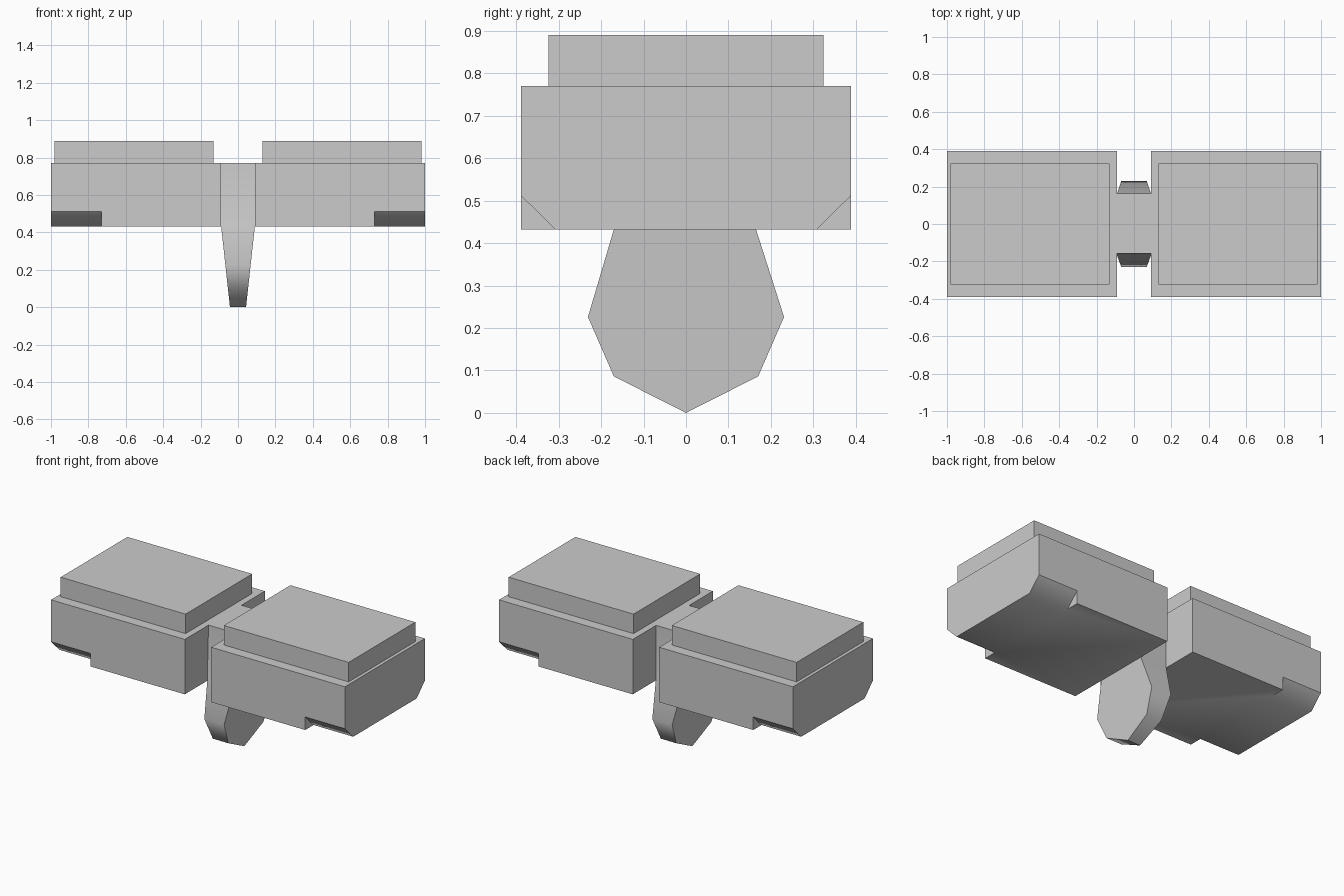
import bpy
import bmesh
import math
from mathutils import Matrix, Vector

cube = bpy.data.objects.get("Cube")
if cube:
    bpy.data.objects.remove(cube, do_unlink=True)

grey = bpy.data.materials.new("plain_grey")
colour = (0.6, 0.6, 0.6, 1)
grey.diffuse_color = colour
grey.use_nodes = True
grey.node_tree.nodes["Principled BSDF"].inputs["Base Color"].default_value = colour


def finish(name, bm):
    bmesh.ops.recalc_face_normals(bm, faces=bm.faces)
    mesh = bpy.data.meshes.new(name)
    bm.to_mesh(mesh)
    bm.free()
    mesh.materials.append(grey)
    obj = bpy.data.objects.new(name, mesh)
    bpy.context.collection.objects.link(obj)
    return obj


def box(name, low, high):
    low, high = Vector(low), Vector(high)
    bm = bmesh.new()
    bmesh.ops.create_cube(bm, size=1, matrix=Matrix.Translation((low + high) / 2)
                          @ Matrix.Diagonal((*(high - low), 1)))
    return finish(name, bm)


def prism(name, outline, x_low, x_high):
    """Extrude a (y, z) outline along x; the x limits are functions of z."""
    bm = bmesh.new()
    ends = [[bm.verts.new((x(z), y, z)) for y, z in outline] for x in (x_low, x_high)]
    a, b = ends
    bm.faces.new(a)
    bm.faces.new(reversed(b))
    for i in range(len(a)):
        bm.faces.new((a[i - 1], a[i], b[i], b[i - 1]))
    return finish(name, bm)


def select(obj):
    bpy.ops.object.select_all(action='DESELECT')
    obj.select_set(True)
    bpy.context.view_layer.objects.active = obj


def smooth(obj):
    select(obj)
    bpy.ops.object.shade_smooth_by_angle(angle=math.radians(45))


base, deck = 0.432, 0.77

for side, name in ((1, "left"), (-1, "right")):
    # Main block
    block = box(name + "_block", (min(side * 0.09, side), -0.389, base),
                (max(side * 0.09, side), 0.389, deck))

    # Sloping notches under the outer front and back corners
    for s in (-1, 1):
        y_out, y_in, z_top, d = 0.389, 0.308, 0.512, 0.1
        wedge = [(s * (y_out + d), z_top + d), (s * (y_in - d), base - d),
                 (s * (y_out + d), base - d)]
        cutter = prism("notch_cutter", wedge, lambda z: side * 0.73, lambda z: side * 1.1)
        cutter.hide_render = True
        mod = block.modifiers.new("notch", 'BOOLEAN')
        mod.operation, mod.solver, mod.object = 'DIFFERENCE', 'EXACT', cutter
        select(block)
        bpy.ops.object.modifier_apply(modifier=mod.name)
        bpy.data.objects.remove(cutter, do_unlink=True)
    smooth(block)

    # Raised slab on top
    box(name + "_slab", (min(side * 0.13, side * 0.98), -0.324, deck),
        (max(side * 0.13, side * 0.98), 0.324, 0.89))


# Central keel joining the blocks and tapering to the foot
def half_width(z):
    return 0.043 + 0.047 * min(z / base, 1)


keel_outline = [(0, 0), (0.17, 0.086), (0.231, 0.226), (0.165, base), (0.162, deck),
                (-0.158, deck), (-0.17, base), (-0.231, 0.226), (-0.17, 0.086)]
keel = prism("centre_keel", keel_outline, lambda z: -half_width(z), half_width)
smooth(keel)
